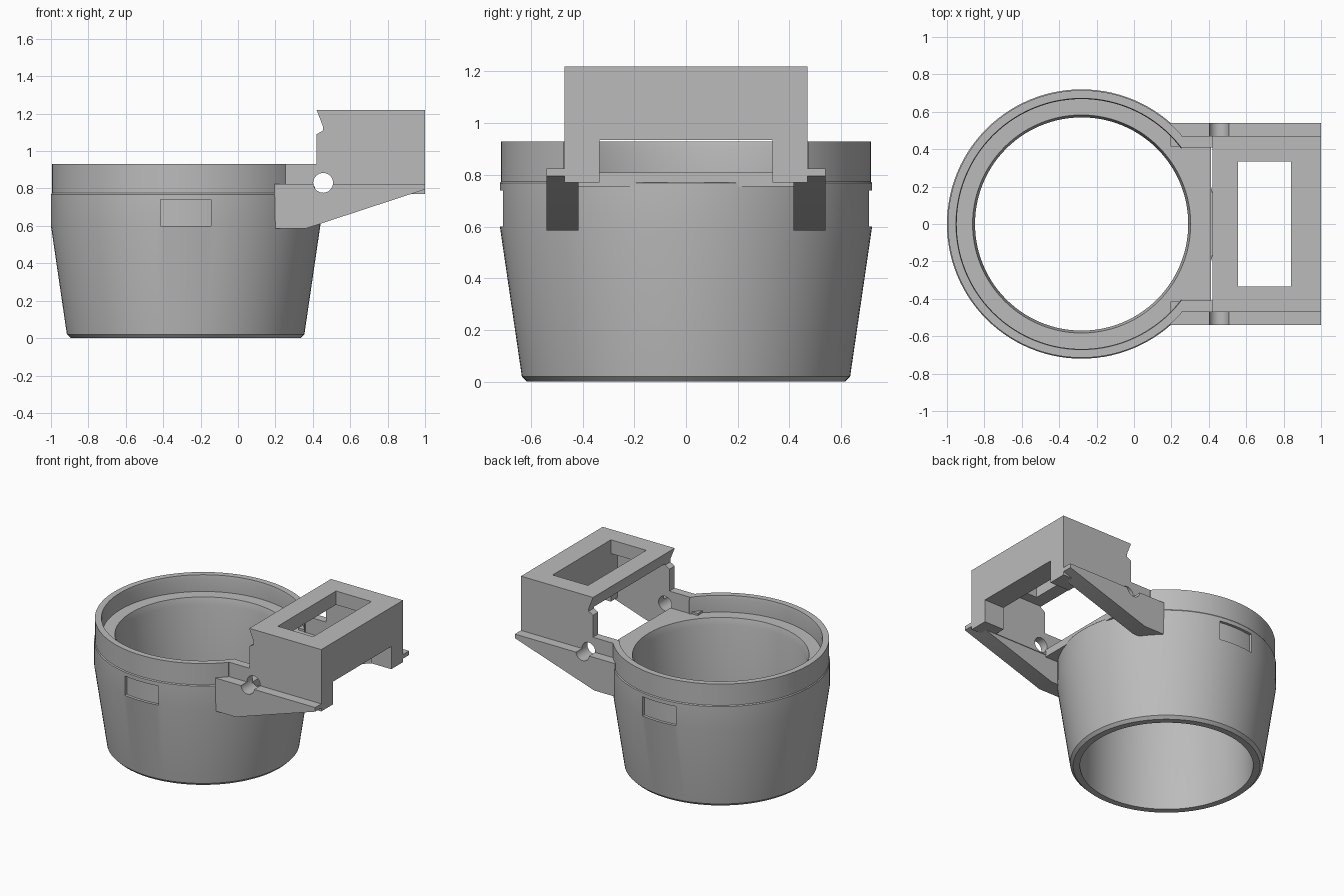
import bpy, bmesh, math
from mathutils import Matrix, Vector

if "Cube" in bpy.data.objects:
    bpy.data.objects.remove(bpy.data.objects["Cube"])

CX = -0.28      # cup axis
SEG = 112

grey = bpy.data.materials.new("plain_grey")
grey.use_nodes = True
grey.diffuse_color = (0.5, 0.5, 0.5, 1)
grey.node_tree.nodes["Principled BSDF"].inputs["Base Color"].default_value = (0.5, 0.5, 0.5, 1)


def finish(name, bm):
    bmesh.ops.recalc_face_normals(bm, faces=bm.faces)
    mesh = bpy.data.meshes.new(name)
    bm.to_mesh(mesh)
    bm.free()
    mesh.materials.append(grey)
    obj = bpy.data.objects.new(name, mesh)
    bpy.context.collection.objects.link(obj)
    return obj


def block(name, x, y, z):
    bm = bmesh.new()
    size = [b - a for a, b in (x, y, z)]
    mid = Vector([(a + b) / 2 for a, b in (x, y, z)])
    bmesh.ops.create_cube(bm, size=1, matrix=Matrix.Translation(mid) @ Matrix.Diagonal((*size, 1)))
    return finish(name, bm)


def cylinder(name, radius, depth, centre, along_y=False):
    bm = bmesh.new()
    turn = Matrix.Rotation(math.pi / 2, 4, 'X') if along_y else Matrix.Identity(4)
    bmesh.ops.create_cone(bm, cap_ends=True, segments=32 if along_y else SEG, radius1=radius,
                          radius2=radius, depth=depth, matrix=Matrix.Translation(centre) @ turn)
    return finish(name, bm)


def extrude_profile(name, points, y0, y1):
    bm = bmesh.new()
    face = bm.faces.new([bm.verts.new((x, y0, z)) for x, z in points])
    new = bmesh.ops.extrude_face_region(bm, geom=[face])["geom"]
    bmesh.ops.translate(bm, vec=(0, y1 - y0, 0),
                        verts=[v for v in new if isinstance(v, bmesh.types.BMVert)])
    return finish(name, bm)


def lathe(name, points):
    bm = bmesh.new()
    rings = [[bm.verts.new((CX + r * math.cos(2 * math.pi * i / SEG),
                            r * math.sin(2 * math.pi * i / SEG), z)) for i in range(SEG)]
             for r, z in points]
    for a, b in zip(rings, rings[1:] + rings[:1]):
        for i in range(SEG):
            j = (i + 1) % SEG
            bm.faces.new((a[i], a[j], b[j], b[i]))
    return finish(name, bm)


def cut(obj, *cutters):
    for cutter in cutters:
        mod = obj.modifiers.new("cut", 'BOOLEAN')
        mod.operation, mod.solver, mod.object = 'DIFFERENCE', 'EXACT', cutter
        graph = bpy.context.evaluated_depsgraph_get()
        mesh = bpy.data.meshes.new_from_object(obj.evaluated_get(graph))
        obj.modifiers.clear()
        obj.data = mesh
        bpy.data.objects.remove(cutter)


def hole():
    return cylinder("hole_cutter", 0.053, 2, (0.455, 0, 0.83), along_y=True)


# Tapered cup with a stepped rim and an open bore
cup = lathe("cup", [(0.615, 0), (0.635, 0.02), (0.72, 0.6), (0.72, 0.768), (0.715, 0.775),
                    (0.715, 0.93), (0.672, 0.93), (0.668, 0.905), (0.668, 0.81),
                    (0.583, 0.81), (0.57, 0.76), (0.57, 0)])
cut(cup, block("rim_cutter", (0.255, 1), (-1, 1), (0.81, 1.2)),
    block("ledge_cutter", (0.412, 1), (-1, 1), (0.77, 1.2)))

# Shallow curved pockets at front and back
for side in (-1, 1):
    y = sorted((side * 0.5, side * 0.9))
    pocket = block("pocket_cutter", (CX - 0.135, CX + 0.135), y, (0.6, 0.74))
    cut(pocket, cylinder("pocket_floor", 0.7, 2, (CX, 0, 0.6)))
    cut(cup, pocket)

# Flat bridge between the cup ledge and the bracket
bridge = block("bridge_plate", (0.2, 0.412), (-0.42, 0.42), (0.755, 0.8095))
cut(bridge, cylinder("bore_cutter", 0.6, 2, (CX, 0, 0.6)))

# Tapered support arms with a pin hole
arm_profile = [(0.195, 0.825), (0.2, 0.585), (0.36, 0.585), (1, 0.795), (1, 0.825)]
for side, label in ((1, "back"), (-1, "front")):
    arm = extrude_profile(label + "_arm", arm_profile, side * 0.415, side * 0.54)
    cut(arm, hole())

# Hollow bracket box, open below and towards the cup
box = extrude_profile("bracket_box", [
    (0.25, 0.77), (1, 0.77), (1, 1.22), (0.42, 1.22), (0.455, 1.13), (0.455, 1.11),
    (0.42, 1.09), (0.42, 0.93), (0.25, 0.93)], -0.47, 0.47)
cut(box, block("cavity_cutter", (0, 0.84), (-0.41, 0.41), (0.5, 1.12)),
    block("window_cutter", (0.555, 0.84), (-0.335, 0.335), (1, 1.4)),
    block("notch_cutter", (0.8, 1.2), (-0.335, 0.335), (0.5, 0.935)),
    hole())

# Smooth round faces, keep hard edges
for obj in bpy.context.scene.objects:
    obj.select_set(obj.type == 'MESH')
bpy.context.view_layer.objects.active = cup
bpy.ops.object.shade_smooth_by_angle(angle=math.radians(25))
